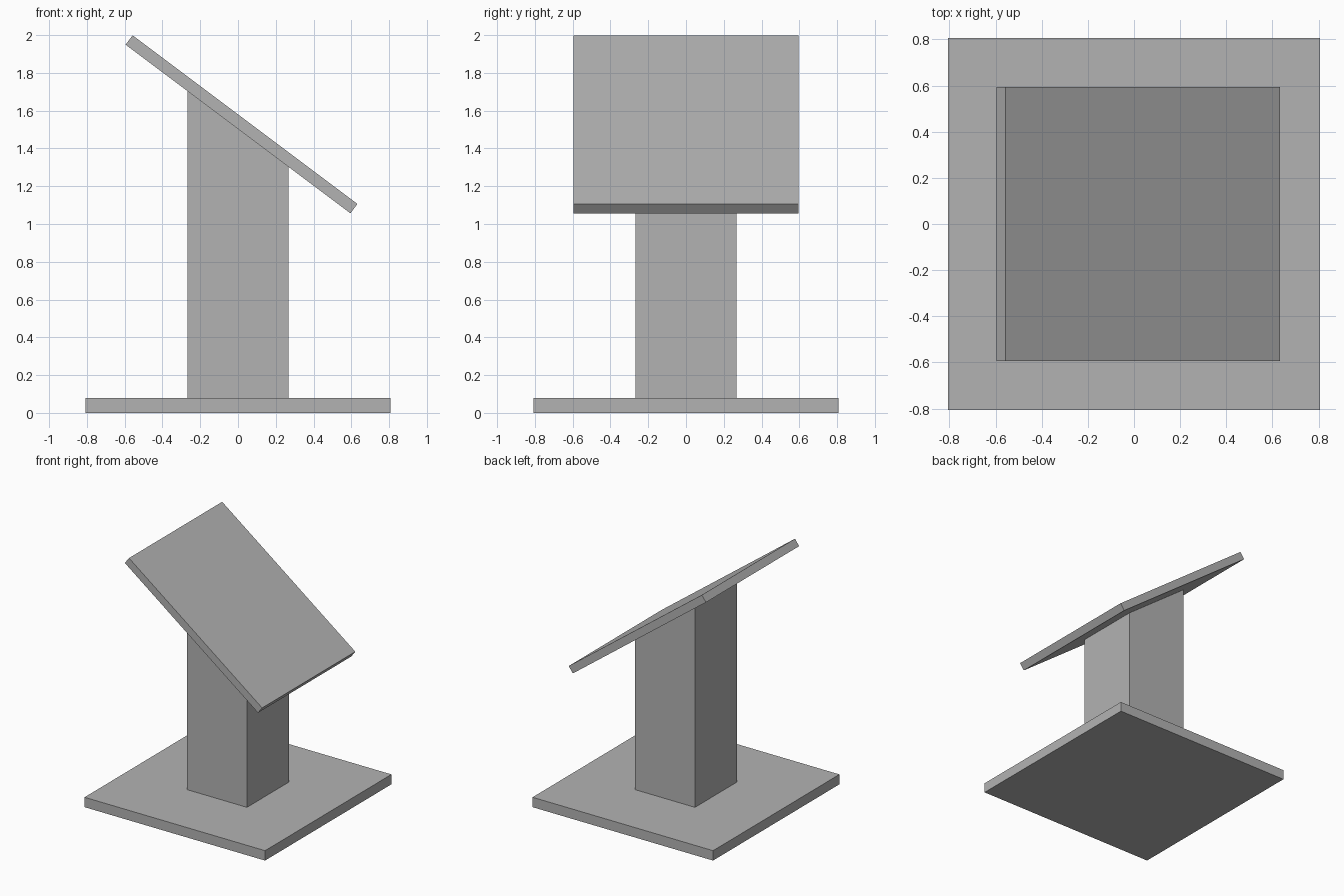
import bpy
import bmesh
import math
from mathutils import Matrix

cube = bpy.data.objects.get("Cube")
if cube:
    bpy.data.objects.remove(cube, do_unlink=True)

# Single plain grey
grey = bpy.data.materials.new("plain grey")
grey.use_nodes = True
colour = (0.45, 0.45, 0.45, 1)
grey.diffuse_color = colour
grey.node_tree.nodes["Principled BSDF"].inputs["Base Color"].default_value = colour

SLOPE = math.atan2(3, 4)
BASE_TOP = 0.08
BOARD_UNDERSIDE = 1.503  # height of the board's underside on the centre line


def box(name, size, bottom, tilt=0.0):
    """Box standing on the point (0, 0, bottom), then tilted about y there."""
    bm = bmesh.new()
    bmesh.ops.create_cube(bm, size=1)
    bm.transform(Matrix.Translation((0, 0, bottom))
                 @ Matrix.Rotation(tilt, 4, "Y")
                 @ Matrix.Translation((0, 0, size[2] / 2))
                 @ Matrix.Diagonal((*size, 1)))
    mesh = bpy.data.meshes.new(name)
    bm.to_mesh(mesh)
    bm.free()
    mesh.materials.append(grey)
    obj = bpy.data.objects.new(name, mesh)
    bpy.context.collection.objects.link(obj)
    return obj


# Square foot plate
box("base", (1.614, 1.614, BASE_TOP), 0)

# Column with its top cut to the slope of the board
column = box("column", (0.536, 0.536, BOARD_UNDERSIDE - BASE_TOP), BASE_TOP)
for v in column.data.vertices:
    if v.co.z > 1:
        v.co.z -= v.co.x * math.tan(SLOPE)

# Tilted reading board
box("board", (1.488, 1.19, 0.062), BOARD_UNDERSIDE, SLOPE)
